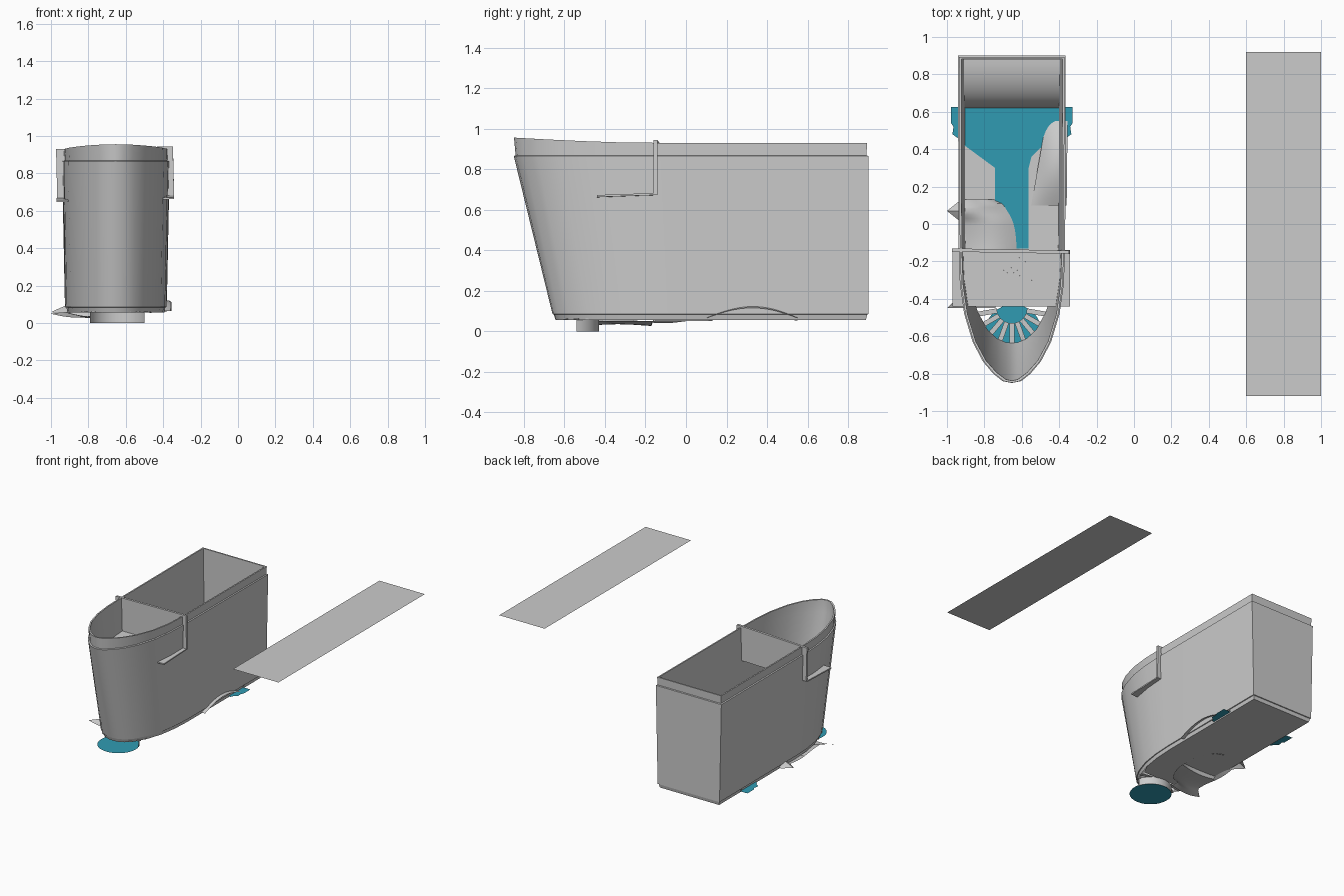
import bpy, bmesh, math

if "Cube" in bpy.data.objects:
    bpy.data.objects.remove(bpy.data.objects["Cube"])

CX = -0.653  # hull centre line

teal = bpy.data.materials.new("teal")
teal.diffuse_color = (0.03, 0.33, 0.45, 1)
teal.use_nodes = True
teal.node_tree.nodes["Principled BSDF"].inputs["Base Color"].default_value = teal.diffuse_color


def make(name, bm, mat=None, smooth=False):
    bmesh.ops.recalc_face_normals(bm, faces=bm.faces)
    me = bpy.data.meshes.new(name)
    bm.to_mesh(me)
    bm.free()
    ob = bpy.data.objects.new(name, me)
    bpy.context.collection.objects.link(ob)
    if mat:
        me.materials.append(mat)
    if smooth:
        bpy.ops.object.select_all(action='DESELECT')
        ob.select_set(True)
        bpy.context.view_layer.objects.active = ob
        bpy.ops.object.shade_smooth_by_angle(angle=math.radians(30))
    return ob


def flat(name, pts, z, mat=None):
    bm = bmesh.new()
    f = bm.faces.new([bm.verts.new((x, y, z)) for x, y in pts])
    bmesh.ops.triangulate(bm, faces=[f])
    return make(name, bm, mat)


def box(name, loc, size, rot=(0, 0, 0)):
    bm = bmesh.new()
    bmesh.ops.create_cube(bm, size=1)
    for v in bm.verts:
        v.co.x *= size[0]
        v.co.y *= size[1]
        v.co.z *= size[2]
    ob = make(name, bm)
    ob.location, ob.rotation_euler = loc, rot
    return ob


def grid(name, fn, nu=16, nv=16, closed=False, mat=None):
    bm = bmesh.new()
    rows = [[bm.verts.new(fn(i / nu, j / nv)) for j in range(nv + 1)] for i in range(nu + 1)]
    for a, b in zip(rows, rows[1:]):
        for j in range(nv):
            bm.faces.new((a[j], b[j], b[j + 1], a[j + 1]))
    return make(name, bm, mat, smooth=True)


# Hull: half outlines (half width, y) at the base and at the top, tip first
base = [(0, -.655), (.05, -.65), (.10, -.625), (.15, -.575), (.20, -.48), (.24, -.36),
        (.262, -.22), (.27, -.08), (.272, .9)]
top = [(0, -.85), (.05, -.84), (.10, -.80), (.155, -.735), (.21, -.63), (.255, -.48),
       (.278, -.32), (.285, -.12), (.288, .9)]


def outline(t, inset):
    half = []
    for (bx, by), (tx, ty) in zip(base, top):
        x, y = bx + (tx - bx) * t, by + (ty - by) * t
        k = max(0, x - inset) / x if x else 1
        half.append((x * k, y - inset if y > .8 else y + inset * (1 - x / .29)))
    return [(CX + x, y) for x, y in half] + [(CX - x, y) for x, y in half[:0:-1]]


# (height, blend base to top, inset): outer skin up, over the rim, inner skin down
levels = [(.055, 0, .012), (.083, .02, .006), (.085, .02, 0), (.865, 1, 0), (.868, 1, .009),
          (.93, 1.03, .007), (.93, 1.03, .018), (.86, 1, .018), (.058, 0, .02)]
bm = bmesh.new()
loops = []
for z, t, ins in levels:
    rise = .026 if z > .9 else 0
    loops.append([bm.verts.new((x, y, z + rise * max(0, (-y - .2) / .65) ** 1.5))
                  for x, y in outline(t, ins)])
for a, b in zip(loops, loops[1:]):
    for i in range(len(a)):
        j = (i + 1) % len(a)
        bm.faces.new((a[i], a[j], b[j], b[i]))
make("hull", bm, smooth=True)

# Floor stops short of the nose, leaving a slatted opening
flat("hull_floor", [(x, max(y, -.44)) for x, y in outline(0, .012) if y > -.5], .056)
for i in range(9):
    a = math.radians(190 + i * 20)
    r = .135
    box("nose_slat", (CX + r * math.cos(a), -.45 + r * math.sin(a), .06), (.11, .026, .006), (0, 0, a))

# Teal basin under the nose with its rear wall
DX, DY, R = -.645, -.582, .152
bm = bmesh.new()
bmesh.ops.create_circle(bm, cap_ends=True, segments=32, radius=R)
make("nose_disc", bm, teal).location = (DX, DY, .004)


def arc(u, v):
    a = math.radians(16 + 148 * u)
    return (DX + R * math.cos(a), DY + R * math.sin(a), .058 * v)


grid("disc_rear_wall", arc, 20, 1)

# Teal floor sheet: wide at the back with side tabs, narrow walkway forward
side = [(.09, -.13), (.09, .30), (.105, .36), (.15, .405), (.21, .43), (.28, .44), (.29, .46),
        (.318, .48), (.312, .52), (.325, .54), (.325, .625)]
flat("floor_sheet", [(CX + x, y) for x, y in side] + [(CX - x, y) for x, y in side[::-1]], .064, teal)


# Curved step at the back of the hull
def step(u, v):
    a = u * math.pi / 2
    return (CX + .272 * (2 * v - 1), .89 - .27 * math.cos(a), .06 + .2 * math.sin(a))


grid("rear_step", step, 12, 1)


# Crumpled sheets poking through the hull bottom
def left_sheet(u, v):
    y = -.45 + .58 * u
    peak = max(0, 1 - abs(y - .07) / .06, 1 - abs(y + .45) / .07)
    xl = -.925 - .075 * peak
    xr = -.74 + .14 * math.sqrt(max(0, 1 - ((y + .13) / .26) ** 2))
    up = .055 if y > -.16 else -.02
    z = .05 + up * math.sin(math.pi * v) + .01 * math.sin(14 * y) * (1 - v)
    return (xl + (xr - xl) * v, y, z)


def right_sheet(u, v):
    y = .1 + .45 * u
    w = math.sin(math.pi * min(1, u * .85 + .06))
    x = -.55 + .08 * u + (.19 - .075 * u) * v
    z = .052 + .075 * w * math.sin(math.pi * (.1 + .55 * v)) - .006 * u
    return (x, y, z)


grid("left_crumpled_sheet", left_sheet, 29, 12)
grid("right_crumpled_sheet", right_sheet)

# Divider: upright panel plus a forward shelf, slightly tilted
tilt = math.radians(-1.4)
box("divider_panel", (-.657, -.145, .803), (.625, .018, .268), (0, tilt, math.radians(-1)))
box("divider_shelf", (-.657, -.29, .665), (.628, .30, .010), (math.radians(2), tilt, 0))
for r, h in ((.115, .014), (.053, .020), (.032, .026)):
    bm = bmesh.new()
    bmesh.ops.create_cone(bm, cap_ends=True, segments=32 if r > .1 else 8,
                          radius1=r, radius2=r, depth=h)
    ob = make("shelf_ring", bm, smooth=True)
    ob.location = (-.66, -.285, .666)
    ob.rotation_euler = (math.radians(2), tilt, 0)

# Separate flat board
flat("flat_board", [(.6, -.92), (1, -.92), (1, .92), (.6, .92)], 1.065)
